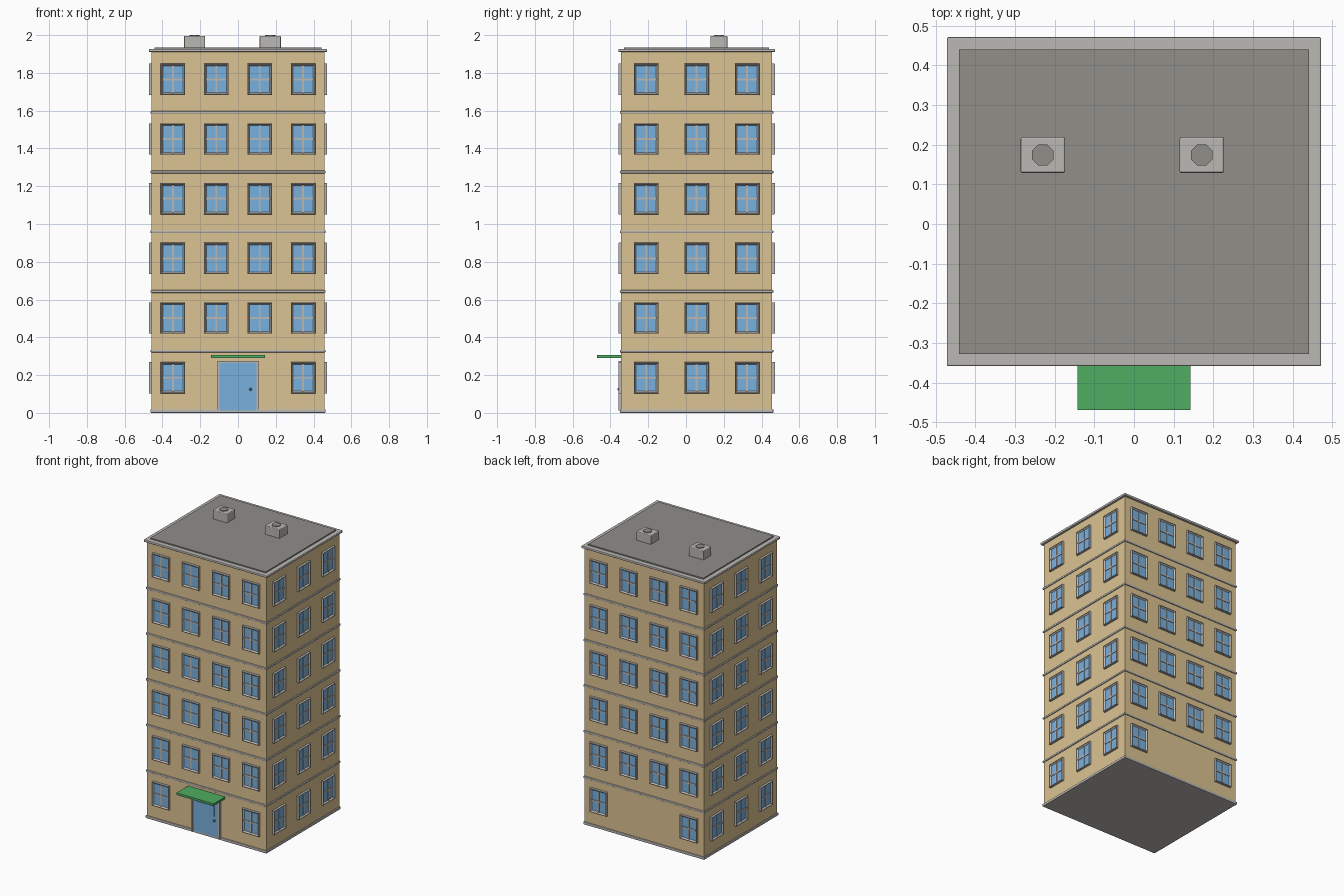
import bpy, bmesh, math
from mathutils import Matrix

if "Cube" in bpy.data.objects:
    bpy.data.objects.remove(bpy.data.objects["Cube"], do_unlink=True)


def material(name, rgb):
    m = bpy.data.materials.new(name)
    m.use_nodes = True
    lin = [((c / 255 + 0.055) / 1.055) ** 2.4 for c in rgb]
    m.diffuse_color = (*lin, 1)
    m.node_tree.nodes["Principled BSDF"].inputs["Base Color"].default_value = (*lin, 1)
    return m


WALL = material("sand wall", (220, 195, 146))
TRIM = material("light grey trim", (187, 184, 180))
ROOF = material("dark grey roof", (144, 142, 136))
BLUE = material("blue", (121, 176, 222))
GREEN = material("green", (78, 173, 97))

CY = 0.0565           # centre of the block in y
HX, HY = 0.457, 0.4   # half size of the walls
FRONT = CY - HY
FLOOR = 0.316


def add_box(bm, x, y, z):
    """Box between (min, max) pairs; returns its faces."""
    size = [b - a for a, b in (x, y, z)]
    mid = [(a + b) / 2 for a, b in (x, y, z)]
    made = bmesh.ops.create_cube(bm, size=1, matrix=Matrix.Translation(mid) @ Matrix.Diagonal((*size, 1)))
    return list({f for v in made["verts"] for f in v.link_faces})


def make_mesh(name, bm, mats):
    me = bpy.data.meshes.new(name)
    bm.to_mesh(me)
    bm.free()
    for m in mats:
        me.materials.append(m)
    return me


def place(name, me, loc=(0, 0, 0), turn=0):
    ob = bpy.data.objects.new(name, me)
    ob.location = loc
    ob.rotation_euler.z = turn
    bpy.context.collection.objects.link(ob)
    return ob


def box(name, x, y, z, mat, bevel=0):
    bm = bmesh.new()
    add_box(bm, x, y, z)
    ob = place(name, make_mesh(name, bm, [mat]))
    if bevel:
        mod = ob.modifiers.new("Bevel", "BEVEL")
        mod.width, mod.segments = bevel, 4


def slab(name, grow, z, mat, bevel=0):
    """Full-footprint layer, wider than the walls by grow."""
    hx, hy = HX + grow, HY + grow
    box(name, (-hx, hx), (CY - hy, CY + hy), z, mat, bevel)


# Walls on a base plinth, with ledges between floors
slab("walls", 0, (0.008, 1.915), WALL)
slab("base_plinth", 0.006, (0.0, 0.018), TRIM, 0.003)
for i in range(1, 6):
    z = 0.011 + i * FLOOR
    slab(f"floor_ledge_{i}", 0.006, (z - 0.007, z + 0.007), TRIM, 0.004)

# Roof: cornice and covering
slab("cornice", 0.015, (1.911, 1.927), TRIM, 0.004)
slab("roof_covering", -0.016, (1.92, 1.935), ROOF)

# Chimneys with octagonal flues
for side, x in (("right", -0.23), ("left", 0.171)):
    box(f"chimney_{side}", (x - 0.056, x + 0.056), (0.129, 0.219), (1.93, 1.996), TRIM, 0.005)
    bm = bmesh.new()
    bmesh.ops.create_cone(bm, cap_ends=True, segments=8, radius1=0.029, radius2=0.029, depth=0.01,
                          matrix=Matrix.Rotation(math.pi / 8, 4, "Z"))
    place(f"flue_{side}", make_mesh("flue", bm, [ROOF]), (x, 0.174, 1.995))

# Window facing -y: rounded frame, recessed glass, crossbars
W, H = 0.065, 0.083
bm = bmesh.new()
front = min(add_box(bm, (-W, W), (-0.015, 0.002), (-H, H)), key=lambda f: f.calc_center_median().y)
bmesh.ops.bevel(bm, geom=list(front.edges), offset=0.004, segments=4, profile=0.5, affect="EDGES")
glass = min(bm.faces, key=lambda f: f.calc_center_median().y)
bmesh.ops.inset_region(bm, faces=[glass], thickness=0.008, use_even_offset=True)
bmesh.ops.translate(bm, verts=glass.verts, vec=(0, 0.01, 0))
glass.material_index = 1
add_box(bm, (-0.005, 0.005), (-0.009, 0), (-H + 0.01, H - 0.01))
add_box(bm, (-W + 0.01, W - 0.01), (-0.009, 0), (-0.005, 0.005))
window = make_mesh("window", bm, [TRIM, BLUE])

# Windows on all sides; the ground floor's middle bays are empty, front and back
for floor in range(6):
    z = 0.186 + floor * FLOOR
    for x in (-0.345, -0.115, 0.115, 0.345):
        if floor or abs(x) > 0.2:
            place("front_window", window, (x, FRONT, z))
            place("back_window", window, (x, CY + HY, z), math.pi)
    for y in (-0.267, 0, 0.267):
        place("left_window", window, (HX, CY + y, z), math.pi / 2)
        place("right_window", window, (-HX, CY + y, z), -math.pi / 2)

# Door: frame, leaf, raised panel and knob
for side, s in (("right", -1), ("left", 1)):
    box(f"door_frame_{side}", sorted((s * 0.097, s * 0.109)), (FRONT - 0.013, FRONT), (0.012, 0.276), TRIM)
box("door_frame_top", (-0.097, 0.097), (FRONT - 0.013, FRONT), (0.265, 0.276), TRIM)
box("door_leaf", (-0.097, 0.097), (FRONT - 0.007, FRONT), (0.012, 0.265), BLUE)
box("door_panel", (-0.07, 0.067), (FRONT - 0.013, FRONT), (0.153, 0.225), BLUE)
bm = bmesh.new()
bmesh.ops.create_uvsphere(bm, u_segments=8, v_segments=6, radius=0.008)
place("door_knob", make_mesh("door_knob", bm, [ROOF]), (0.067, FRONT - 0.012, 0.125))

# Canopy over the door
box("canopy", (-0.142, 0.142), (-0.47, FRONT), (0.291, 0.306), GREEN)
